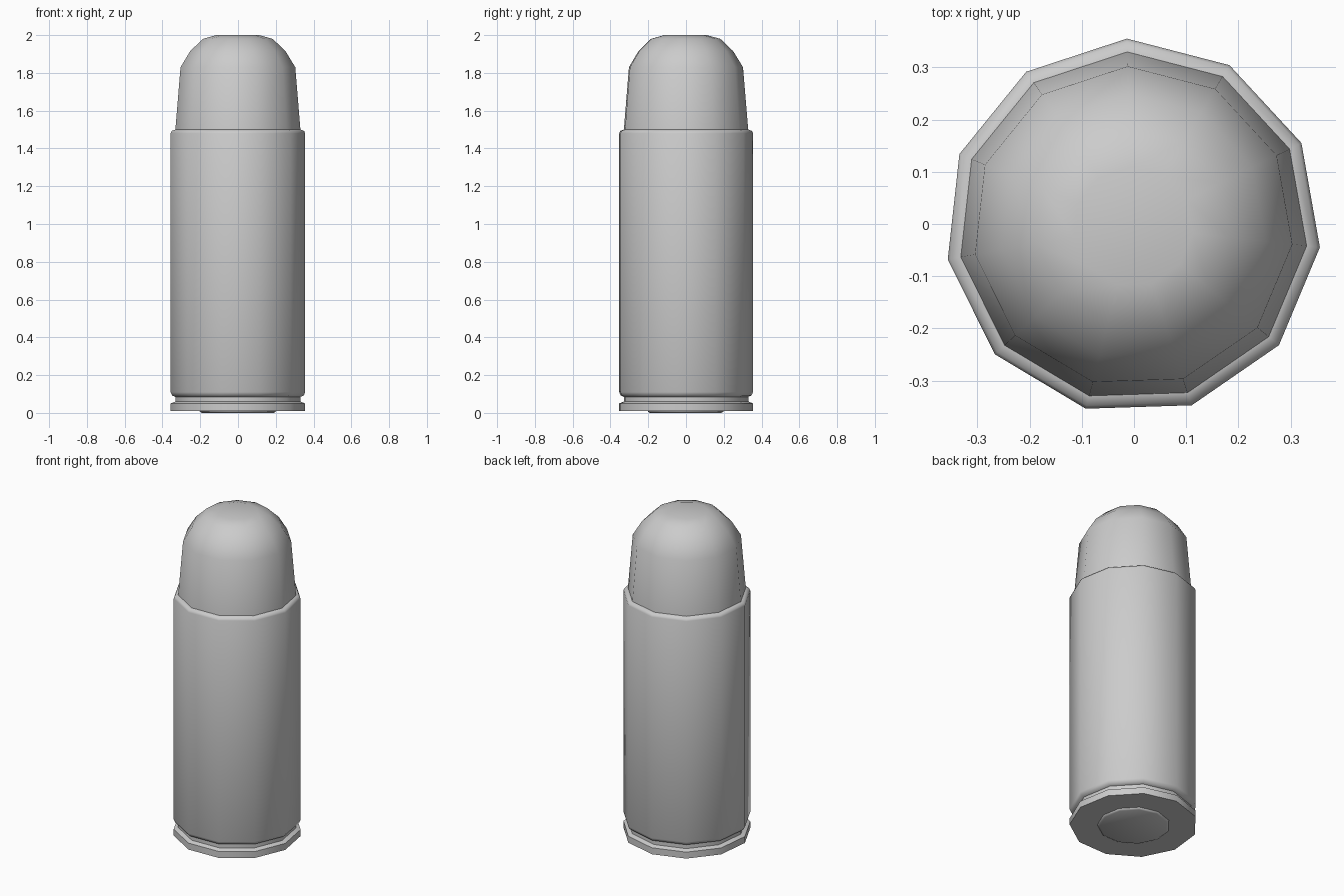
import bpy, bmesh, math

if "Cube" in bpy.data.objects:
    bpy.data.objects.remove(bpy.data.objects["Cube"])

SIDES = 11
START = math.radians(91.85)
CX, CY = -0.002, -0.005


def turned(name, profile, smooth=40):
    """Closed 11-sided solid from a (radius, z) profile listed bottom to top."""
    bm = bmesh.new()
    rings = []
    for r, z in profile:
        rings.append([bm.verts.new((CX + r * math.cos(START + math.tau * i / SIDES),
                                    CY + r * math.sin(START + math.tau * i / SIDES), z))
                      for i in range(SIDES)])
    for a, b in zip(rings, rings[1:]):
        for i in range(SIDES):
            j = (i + 1) % SIDES
            bm.faces.new((a[i], a[j], b[j], b[i]))
    bm.faces.new(rings[0][::-1])
    bm.faces.new(rings[-1])
    bmesh.ops.recalc_face_normals(bm, faces=bm.faces)
    mesh = bpy.data.meshes.new(name)
    bm.to_mesh(mesh)
    bm.free()
    ob = bpy.data.objects.new(name, mesh)
    bpy.context.collection.objects.link(ob)
    bpy.ops.object.select_all(action='DESELECT')
    ob.select_set(True)
    bpy.context.view_layer.objects.active = ob
    bpy.ops.object.shade_smooth_by_angle(angle=math.radians(smooth))
    return ob


# Casing: base rim, extractor groove, long wall and rounded mouth
turned("casing", [(0.36, 0.01), (0.36, 0.05), (0.335, 0.06), (0.335, 0.085),
                  (0.352, 0.092), (0.36, 0.11), (0.36, 1.48), (0.354, 1.493),
                  (0.335, 1.5)], 50)

# Round-nosed tip seated in the casing mouth
turned("tip", [(0.335, 1.495), (0.307, 1.83), (0.255, 1.915),
               (0.187, 1.98), (0.115, 2.0)], 60)

# Slightly raised cap in the middle of the base
turned("base_cap", [(0.205, 0.012), (0.203, 0.006), (0.192, 0.0)], 100)
